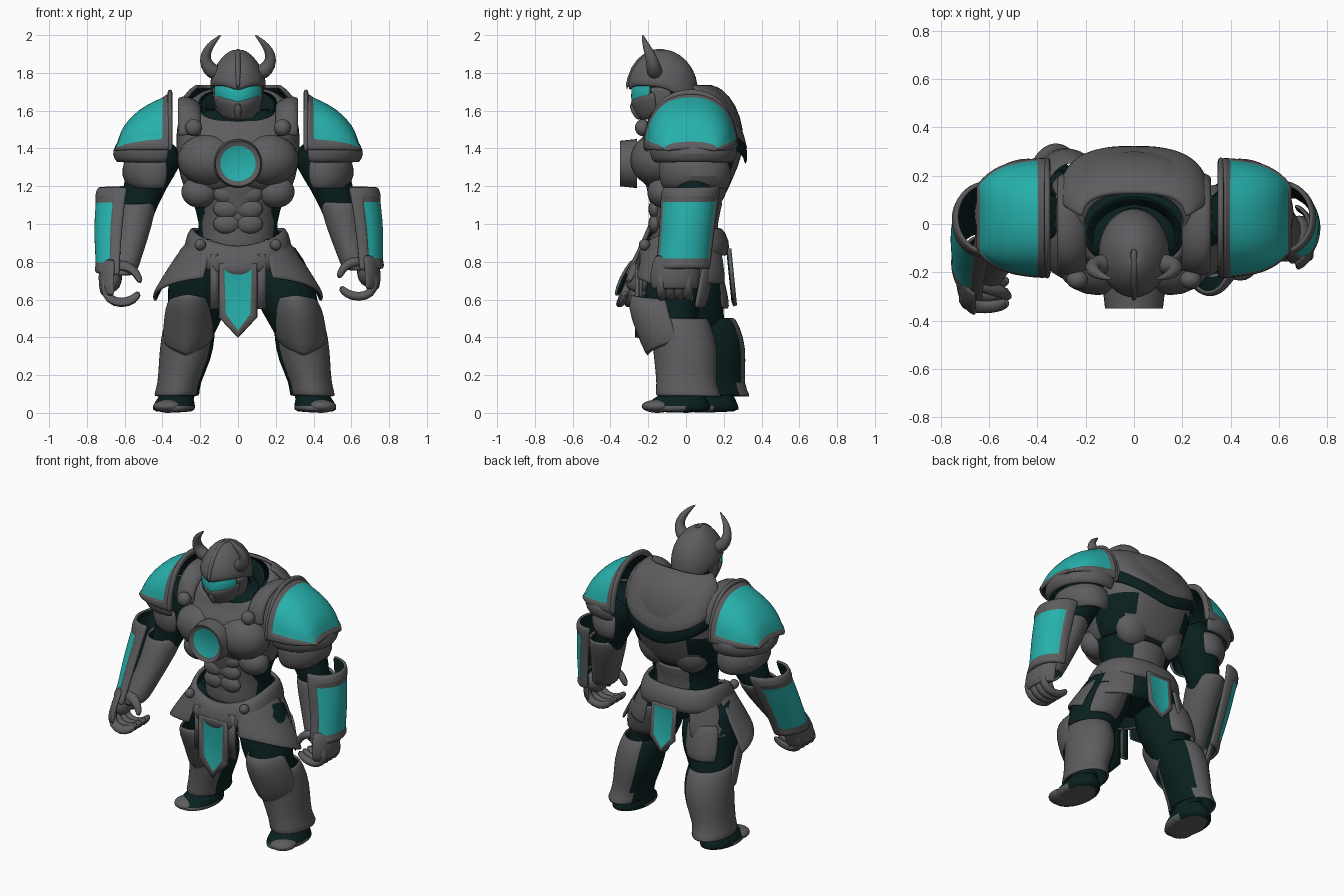
import bpy
import bmesh
from math import cos, sin, radians, copysign
from mathutils import Matrix, Vector

cube = bpy.data.objects.get("Cube")
if cube:
    bpy.data.objects.remove(cube, do_unlink=True)

def material(name, colour):
    mat = bpy.data.materials.new(name)
    mat.use_nodes = True
    mat.diffuse_color = (*colour, 1)
    mat.node_tree.nodes["Principled BSDF"].inputs["Base Color"].default_value = (*colour, 1)
    return mat

STEEL = material("steel grey", (.11, .11, .115))
DARK = material("dark undersuit", (.003, .014, .014))
TEAL = material("teal glow", (.02, .44, .415))

# Striding pose: the right side is the mirrored left, with leg back and arm forward
def posed(co, kind, side):
    x, y, z = co
    if side < 0 and kind == "arm":
        low = max(0, 1.15 - z)
        x, y, z = x - .04 * low, y - .4 * low, z - .06 * low
    if side < 0 and kind == "leg":
        step = min(1, max(0, (.85 - z) / .35))
        x, y = x - .07 * step, y + .15 * step
    return Vector((x * side, y, z))

# Turn a bmesh into one object, or a left and right pair; plates get a dark lining
def finish(bm, name, mats, kind=None, solid=0, sub=1):
    for side in ((1, -1) if kind else (1,)):
        part = bm.copy()
        full_name = ("left_" if side > 0 else "right_") + name if kind else name
        for v in part.verts:
            v.co = posed(v.co, kind, side)
        if side < 0:
            bmesh.ops.reverse_faces(part, faces=part.faces[:])
        mesh = bpy.data.meshes.new(full_name)
        part.to_mesh(mesh)
        part.free()
        for mat in (*mats, DARK) if solid else mats:
            mesh.materials.append(mat)
        for poly in mesh.polygons:
            poly.use_smooth = True
        mesh.set_sharp_from_angle(angle=radians(50))
        obj = bpy.data.objects.new(full_name, mesh)
        bpy.context.scene.collection.objects.link(obj)
        if solid:
            mod = obj.modifiers.new("thickness", "SOLIDIFY")
            mod.thickness, mod.offset, mod.material_offset = solid, -1, len(mats)
        if sub:
            mod = obj.modifiers.new("smooth", "SUBSURF")
            mod.levels = mod.render_levels = sub
    bm.free()

def skin(bm, low, high, count):
    n = len(low)
    return [bm.faces.new((low[j], low[(j + 1) % n], high[(j + 1) % n], high[j])) for j in range(count)]

# Stacked elliptical arcs; each row is (cx, cy, z, rx, ry, tilt, vee)
def shell(name, rows, mats=(STEEL,), arc=(-270, 90), kind=None, solid=.02, p=2,
          sideways=False, panel=None, rule=None, cap=False, segs=24):
    bm = bmesh.new()
    span, mid = arc[1] - arc[0], sum(arc) / 2
    half = min(span / 2, 90)
    grid, centre, inner = [], Vector(), []
    for row in rows:
        cx, cy, z, rx, ry, tilt, vee = (*row, 0, 0)[:7]
        centre += Vector((z, cx, cy) if sideways else (cx, cy, z)) / len(rows)
        ring = []
        for j in range(segs if span >= 360 else segs + 1):
            a = arc[0] + span * j / segs
            c, s = cos(radians(a)), sin(radians(a))
            u = cx + rx * copysign(abs(c) ** (2 / p), c)
            v = cy + ry * copysign(abs(s) ** (2 / p), s)
            w = z + tilt * (v - cy) - vee * max(0, 1 - abs(a - mid) / half)
            ring.append(bm.verts.new((w, u, v) if sideways else (u, v, w)))
        grid.append(ring)
    for i, (low, high) in enumerate(zip(grid, grid[1:])):
        faces = skin(bm, low, high, segs)
        if panel and panel[0] <= i < panel[1]:
            inner += faces[panel[2]:panel[3]]
    if cap:
        bm.faces.new(grid[0])
        bm.faces.new(grid[-1])
    bmesh.ops.recalc_face_normals(bm, faces=bm.faces[:])
    if sum(f.normal.dot(f.calc_center_median() - centre) for f in bm.faces) < 0:
        bmesh.ops.reverse_faces(bm, faces=bm.faces[:])
    bm.normal_update()
    if rule:
        for face in bm.faces:
            face.material_index = int(rule(face.calc_center_median()))
    if inner:
        bmesh.ops.inset_region(bm, faces=inner, thickness=.008, depth=-.01)
        for face in inner:
            face.material_index = 1
    finish(bm, name, mats, kind, 0 if cap else solid)

# Round limb along a flat path of (x, y, z, radius)
def tube(name, path, mat=STEEL, kind=None, segs=12):
    bm = bmesh.new()
    points = [Vector(p[:3]) for p in path]
    side = Vector((0, 1, 0)) if any(p.x for p in points) else Vector((1, 0, 0))
    rings = []
    for i, p in enumerate(points):
        along = points[min(i + 1, len(points) - 1)] - points[max(i - 1, 0)]
        out = along.cross(side).normalized()
        across = out.cross(along).normalized()
        angles = [radians(360 * j / segs) for j in range(segs)]
        rings.append([bm.verts.new(p + (out * cos(a) + across * sin(a)) * path[i][3]) for a in angles])
    for low, high in zip(rings, rings[1:]):
        skin(bm, low, high, segs)
    bm.faces.new(rings[0])
    bm.faces.new(rings[-1])
    bmesh.ops.recalc_face_normals(bm, faces=bm.faces[:])
    finish(bm, name, (mat,), kind)

def blob(name, centre, size, mat=STEEL, kind=None):
    bm = bmesh.new()
    place = Matrix.Translation(centre) @ Matrix.Diagonal((*size, 1))
    bmesh.ops.create_uvsphere(bm, u_segments=20, v_segments=12, radius=1, matrix=place)
    finish(bm, name, (mat,), kind, sub=0)

# Hanging cloth plate from a half outline of (x, z), facing front (-1) or back (1)
def plate(name, half, y, facing, slope=0, cx=0, border=0, kind=None):
    bm = bmesh.new()
    outline = half + [(-x, z) for x, z in reversed(half) if x]
    face = bm.faces.new([bm.verts.new((cx + x, y + slope * (half[0][1] - z), z)) for x, z in outline])
    face.normal_update()
    if face.normal.y * facing < 0:
        face.normal_flip()
    if border:
        bmesh.ops.inset_individual(bm, faces=[face], thickness=border, depth=-.008)
        face.material_index = 1
    finish(bm, name, (STEEL, TEAL), kind, solid=.02, sub=0)

# Torso and undersuit
shell("undersuit", [(0, .01, .72, .2, .15), (0, .01, .85, .24, .17), (0, 0, 1, .19, .15), (0, 0, 1.15, .26, .19),
      (0, .02, 1.3, .31, .25), (0, .03, 1.45, .34, .26), (0, .03, 1.56, .31, .2), (0, -.02, 1.62, .16, .14)], (DARK,), cap=True)
shell("cuirass", [(0, 0, 1.13, .26, .2, 0, -.06), (0, 0, 1.24, .31, .25), (0, .02, 1.37, .33, .285), (0, .03, 1.47, .33, .28, .1),
      (0, .03, 1.56, .32, .24, .3), (0, 0, 1.63, .27, .19, .5), (0, -.03, 1.64, .21, .16, .6)], (STEEL, DARK), p=2.4,
      rule=lambda c: c.z < 1.37 and c.y > .02 and abs(c.x) > .2)
shell("collar_lining", [(0, -.03, 1.55, .16, .12, .5), (0, -.03, 1.63, .205, .155, .6)], (DARK,))
shell("back_plate", [(0, .05, 1.54, .325, .285, 0, .16), (0, .05, 1.6, .32, .24, 0, .08), (0, .04, 1.68, .3, .18),
      (0, 0, 1.75, .22, .13)], arc=(5, 175), solid=.03, p=2.8)
shell("back_trim", [(0, .04, 1.46, .325, .285, 0, .15), (0, .04, 1.56, .325, .285, 0, .15)], (DARK,), arc=(10, 170), p=2.7)
shell("shoulder_strap", [(0, 1.46, .19, .19, .17), (0, 1.47, .24, .215, .2), (0, 1.47, .3, .215, .21),
      (0, 1.46, .325, .19, .2)], arc=(0, 180), kind="pair", sideways=True, p=2.3)
blob("collar_rivet", (.235, -.23, 1.51), (.045, .04, .045), kind="pair")
blob("breast", (.15, -.155, 1.34), (.17, .14, .14), kind="pair")
blob("rib_guard", (.2, -.12, 1.17), (.1, .085, .085), kind="pair")
blob("back_muscle", (.12, .12, 1.22), (.13, .1, .14), kind="pair")
shell("abdomen", [(0, -.02, .86, .2, .17), (0, -.01, 1, .195, .165), (0, 0, 1.12, .22, .19), (0, 0, 1.22, .26, .22)], arc=(-170, -10))
shell("lower_back", [(0, 0, .9, .2, .18), (0, 0, 1, .18, .16), (0, .01, 1.12, .2, .19)], arc=(40, 140))
for row, height in enumerate((1.0, 1.08, 1.16)):
    blob(f"abdominal_{row}", (.06, -.165, height), (.072, .034, .052), kind="pair")

# Chest disc with recessed glowing centre
disc = bmesh.new()
place = Matrix.Translation((0, -.305, 1.32)) @ Matrix.Rotation(radians(90), 4, "X")
bmesh.ops.create_cone(disc, cap_ends=True, segments=32, radius1=.13, radius2=.12, depth=.09, matrix=place)
disc.normal_update()
lens = [f for f in disc.faces if f.normal.y < -.9]
bmesh.ops.inset_region(disc, faces=lens, thickness=.026, depth=-.015)
lens[0].material_index = 1
finish(disc, "chest_disc", (STEEL, TEAL), sub=0)

# Helmet
blob("head", (0, -.11, 1.67), (.12, .14, .13), DARK)
tube("neck", [(0, 0, 1.5, .13), (0, -.06, 1.66, .1)], DARK)
shell("helmet_dome", [(0, -.12, 1.72, .15, .185, -.5, .11), (0, -.12, 1.775, .148, .19, -.25, .075), (0, -.125, 1.83, .125, .165, 0, .01),
      (0, -.13, 1.9, .075, .1), (0, -.13, 1.93, .015, .02)])
shell("visor", [(0, -.12, 1.65, .142, .17, 0, .04), (0, -.12, 1.775, .143, .173, 0, .04)], (TEAL,), arc=(-155, -25))
shell("face_guard", [(0, -.12, 1.55, .085, .12, 0, .01), (0, -.12, 1.62, .125, .155, 0, .02),
      (0, -.12, 1.7, .148, .178, 0, .055)], arc=(-165, -15))
shell("cheek_guard", [(0, -.1, 1.58, .12, .14), (0, -.11, 1.73, .143, .17)], arc=(-30, 10), kind="pair")
tube("nose_guard", [(0, -.285, 1.645, .016), (0, -.275, 1.6, .022), (0, -.24, 1.55, .014)])
tube("helmet_crest", [(0, -.315, 1.71, .012), (0, -.285, 1.83, .014), (0, -.21, 1.905, .014), (0, -.13, 1.925, .014),
      (0, -.02, 1.88, .014), (0, .05, 1.76, .012)])
tube("horn", [(.1, -.16, 1.79, .045), (.155, -.17, 1.82, .042), (.178, -.18, 1.87, .033), (.165, -.2, 1.92, .025),
      (.13, -.22, 1.965, .015), (.088, -.23, 2.003, .003)], kind="pair")

# Belt, cloths and hip plates
shell("belt", [(0, -.02, .83, .29, .25, 0, .12), (0, -.02, .91, .285, .255, 0, .11), (0, -.02, .99, .255, .21, 0, .1)], solid=.035, p=2.5)
blob("belt_boss", (.2, -.22, .89), (.03, .03, .03), kind="pair")
plate("front_cloth", [(.1, .79), (.1, .51), (0, .4)], -.27, -1, border=.038)
plate("back_cloth", [(.085, .87), (.085, .66), (0, .57)], .24, 1, slope=.1, border=.025)
plate("cloth_strip", [(.022, .84), (.022, .55)], -.25, -1, cx=.125, kind="pair")
shell("hip_plate", [(.11, -.01, .61, .345, .26, -.4), (.11, -.01, .64, .335, .26, -.35), (.11, -.01, .77, .26, .245, -.1),
      (.1, -.01, .93, .16, .2)], arc=(-78, 12), kind="pair", segs=14)
shell("rear_hip_plate", [(.1, 0, .68, .28, .22), (.1, 0, .8, .23, .21), (.1, 0, .93, .16, .18)], arc=(18, 75), kind="pair", segs=10)

# Legs
tube("thigh", [(.15, .01, .88, .13), (.2, -.02, .76, .16), (.26, -.07, .62, .165), (.31, -.08, .48, .13), (.34, -.01, .36, .12)],
     DARK, "leg", 20)
shell("thigh_guard", [(.29, -.06, .55, .15, .165), (.26, -.04, .66, .165, .175), (.22, -.02, .78, .16, .17)],
      arc=(40, 130), kind="leg", segs=10)
shell("greave", [(.395, .015, .09, .125, .18), (.385, .0, .15, .11, .155), (.35, 0, .28, .14, .17), (.335, -.01, .4, .145, .17),
      (.32, -.06, .51, .13, .175)], (STEEL, DARK), kind="leg", rule=lambda c: c.y > -.08 and c.x < .255 + (.51 - c.z) * .14)
shell("knee_guard", [(.34, -.04, .38, .135, .17, 0, .09), (.325, -.07, .47, .14, .2, 0, .03), (.315, -.1, .56, .13, .21),
      (.305, -.1, .61, .105, .19, 0, -.02)], arc=(-175, 0), kind="leg", segs=16)
tube("ankle", [(.38, 0, .2, .09), (.39, -.02, .03, .11)], DARK, "leg")
shell("foot", [(.41, -.05, 0, .115, .19), (.41, -.05, .035, .115, .18), (.4, -.03, .08, .095, .14), (.39, 0, .13, .07, .08)],
      (STEEL, DARK), kind="leg", cap=True, rule=lambda c: c.y > -.02 or c.z > .05)
blob("toe_cap", (.44, -.15, .035), (.08, .085, .035), kind="leg")

# Shoulders
shell("pauldron", [(.025, 1.39, .36, .25, .3), (.025, 1.39, .385, .25, .295), (.025, 1.39, .45, .245, .27), (.025, 1.39, .53, .23, .225),
      (.025, 1.39, .59, .2, .165), (.025, 1.39, .63, .165, .11), (.025, 1.39, .65, .14, .03), (.025, 1.385, .655, .12, .01)],
      (STEEL, TEAL), arc=(0, 180), kind="arm", sideways=True, panel=(1, 6, 1, 23), p=2.3)
shell("pauldron_rim", [(.025, 1.38, .345, .255, .335), (.025, 1.38, .375, .255, .335)], arc=(0, 180), kind="arm", sideways=True,
      solid=.045, p=2.2)
shell("upper_lame", [(.44, .04, 1.32, .2, .21), (.44, .04, 1.37, .23, .235), (.44, .04, 1.42, .21, .23)], arc=(-110, 110), kind="arm")
shell("lower_lame", [(.45, .05, 1.18, .12, .17), (.45, .05, 1.25, .175, .2), (.45, .04, 1.35, .15, .18)], arc=(-120, 120), kind="arm")

# Arms and hands
tube("upper_arm", [(.38, .03, 1.46, .15), (.46, .04, 1.3, .13), (.52, .05, 1.14, .1), (.56, .03, 1, .09)], DARK, "arm", 16)
shell("forearm", [(.63, -.05, .75, .075, .09), (.6, -.02, .86, .085, .1), (.56, .02, 1, .1, .12), (.545, .04, 1.12, .115, .135)], kind="arm")
shell("forearm_shield", [(.66, -.02, .76, .11, .15), (.66, -.015, .79, .115, .145), (.65, 0, .92, .13, .145), (.635, .01, 1.04, .14, .15),
      (.62, .02, 1.14, .14, .155), (.605, .03, 1.2, .14, .155)], (STEEL, TEAL), arc=(-100, 100), kind="arm",
      panel=(1, 4, 3, 21), solid=.025)
shell("hand_plate", [(.66, -.06, .65, .09, .13), (.66, -.06, .74, .1, .14), (.65, -.04, .84, .09, .13)], arc=(-80, 80), kind="arm", segs=14)
blob("palm", (.685, -.06, .75), (.055, .095, .08), kind="arm")
for digit in range(4):
    y = -.13 + .046 * digit
    tube(f"finger_{digit}", [(.7, y, .76, .028), (.73, y, .69, .028), (.705, y, .63, .028), (.64, y, .61, .028),
         (.57, y, .63, .026), (.54, y, .67, .018)], kind="arm", segs=8)
tube("thumb", [(.66, -.11, .8, .03), (.6, -.13, .8, .03), (.555, -.13, .77, .025), (.53, -.13, .71, .018)], kind="arm", segs=8)
